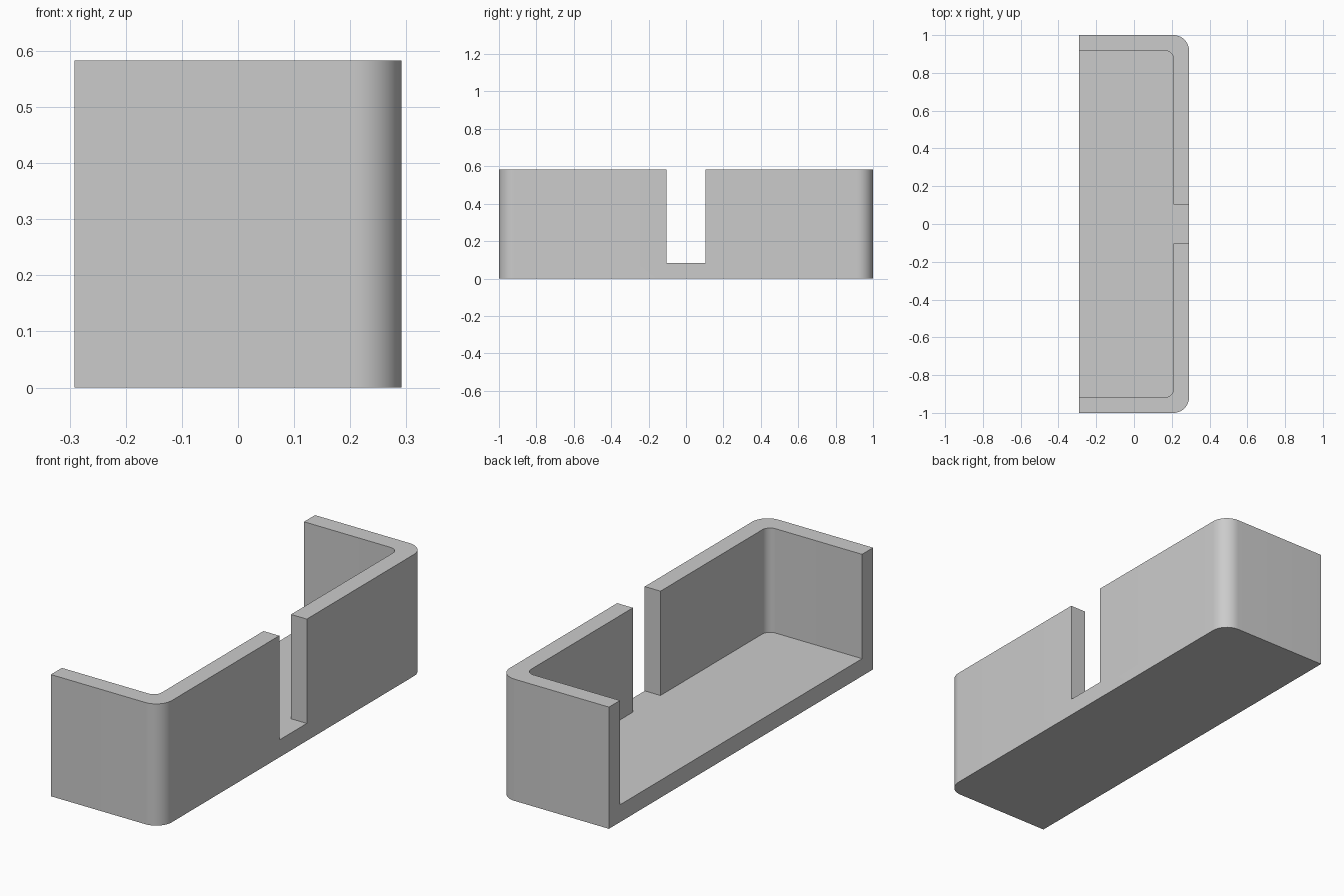
import bpy, bmesh, math

cube = bpy.data.objects.get("Cube")
if cube:
    bpy.data.objects.remove(cube, do_unlink=True)

HALF_LEN, HALF_W, HEIGHT = 1.0, 0.2917, 0.5833
WALL, SLOT = 0.0833, 0.1042
R_OUT, R_IN = 0.0833, 0.0417
STEPS = 12

grey = bpy.data.materials.new("light grey")
grey.use_nodes = True
colour = (0.6, 0.6, 0.6, 1)
grey.diffuse_color = colour
grey.node_tree.nodes["Principled BSDF"].inputs["Base Color"].default_value = colour


def rounded_corner(x, y, r):
    """Arc from the end wall (facing -y) round to the long wall (facing +x)."""
    arc = [math.radians(-90 + 90 * i / STEPS) for i in range(STEPS + 1)]
    return [(x - r + r * math.cos(a), y + r + r * math.sin(a)) for a in arc]


def prism(name, half, z0, z1):
    """Extrude a half outline mirrored across y = 0."""
    outline = half + [(x, -y) for x, y in reversed(half)]
    bm = bmesh.new()
    face = bm.faces.new([bm.verts.new((x, y, z0)) for x, y in outline])
    top = bmesh.ops.extrude_face_region(bm, geom=[face])["geom"]
    bmesh.ops.translate(bm, vec=(0, 0, z1 - z0),
                        verts=[v for v in top if isinstance(v, bmesh.types.BMVert)])
    bmesh.ops.recalc_face_normals(bm, faces=bm.faces)
    mesh = bpy.data.meshes.new(name)
    bm.to_mesh(mesh)
    bm.free()
    mesh.materials.append(grey)
    obj = bpy.data.objects.new(name, mesh)
    bpy.context.collection.objects.link(obj)
    return obj


# Solid block with two rounded corners
tray = prism("slotted_tray",
             [(-HALF_W, -HALF_LEN)] + rounded_corner(HALF_W, -HALF_LEN, R_OUT),
             0, HEIGHT)

# Pocket, open on the -x side, with a tongue that cuts the slot in the long wall
inner_x = HALF_W - WALL
pocket = prism("pocket_cutter",
               [(-HALF_W - 0.1, -HALF_LEN + WALL)]
               + rounded_corner(inner_x, -HALF_LEN + WALL, R_IN)
               + [(inner_x, -SLOT), (HALF_W + 0.1, -SLOT)],
               WALL, HEIGHT + 0.1)
pocket.hide_render = True

cut = tray.modifiers.new("pocket", "BOOLEAN")
cut.operation = "DIFFERENCE"
cut.solver = "EXACT"
cut.object = pocket

bpy.ops.object.select_all(action="DESELECT")
tray.select_set(True)
bpy.context.view_layer.objects.active = tray
bpy.ops.object.modifier_apply(modifier=cut.name)
bpy.data.objects.remove(pocket, do_unlink=True)

# Smooth the corners, keep the edges crisp
bpy.ops.object.shade_smooth_by_angle(angle=math.radians(30))
